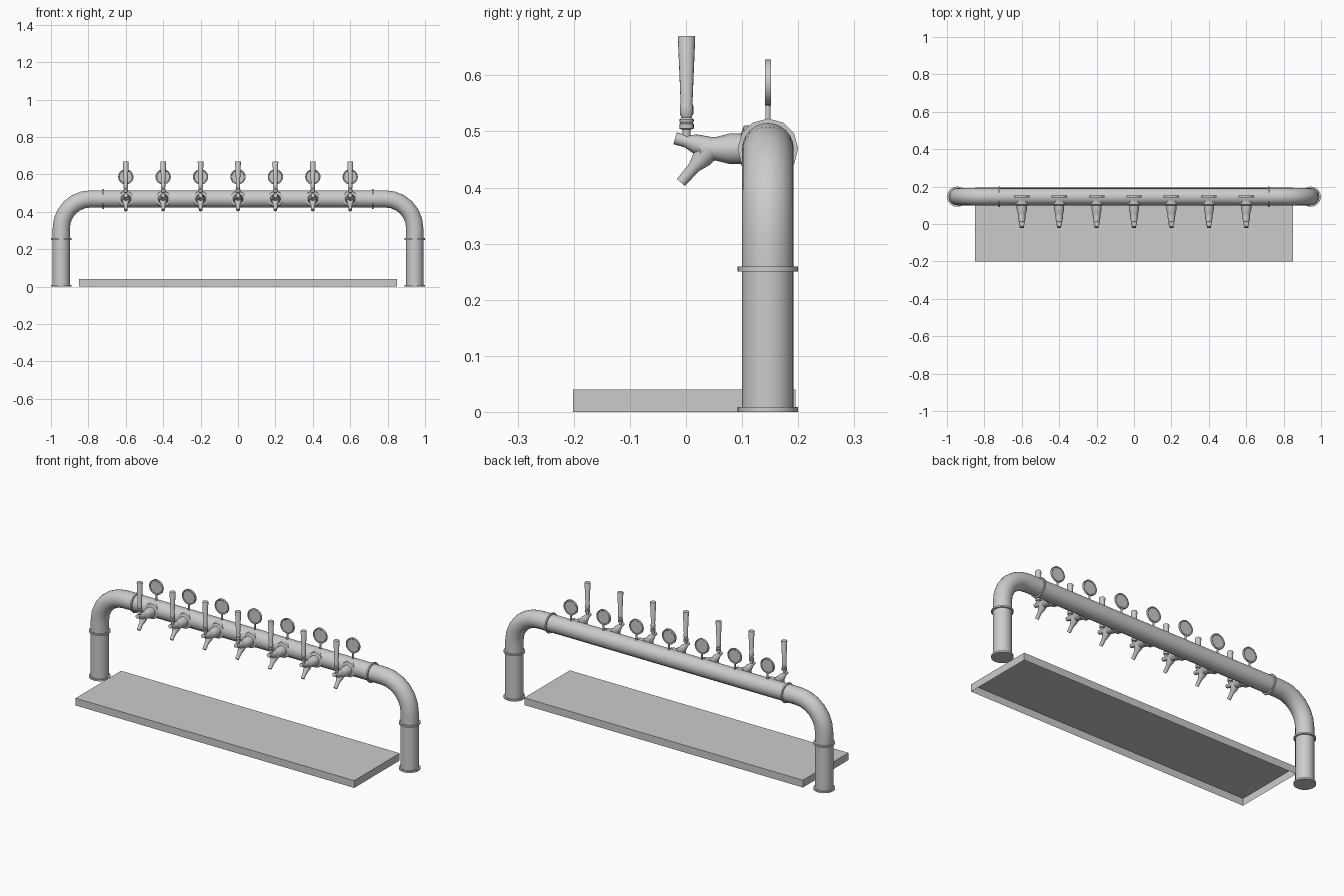
import bpy, bmesh
from math import sin, cos, pi, radians
from mathutils import Vector

cube = bpy.data.objects.get("Cube")
if cube:
    bpy.data.objects.remove(cube, do_unlink=True)

steel = bpy.data.materials.new("light grey steel")
steel.use_nodes = True
grey = (0.6, 0.6, 0.6, 1)
steel.diffuse_color = grey
steel.node_tree.nodes["Principled BSDF"].inputs["Base Color"].default_value = grey

PIPE_Y, PIPE_Z, PIPE_R = 0.146, 0.469, 0.046
LEG_X, BEND_R, COLLAR_X, COLLAR_Z = 0.945, 0.157, 0.72, 0.25


def finish(name, bm, smooth=True):
    bmesh.ops.recalc_face_normals(bm, faces=bm.faces)
    mesh = bpy.data.meshes.new(name)
    bm.to_mesh(mesh)
    bm.free()
    mesh.materials.append(steel)
    ob = bpy.data.objects.new(name, mesh)
    bpy.context.collection.objects.link(ob)
    if smooth:
        bpy.ops.object.select_all(action="DESELECT")
        ob.select_set(True)
        bpy.context.view_layer.objects.active = ob
        bpy.ops.object.shade_smooth_by_angle(angle=radians(40))
    return ob


def skin(name, rings, caps=True):
    """Bridge a list of equally sized point rings into a tube."""
    bm = bmesh.new()
    loops = [[bm.verts.new(p) for p in ring] for ring in rings]
    n = len(loops[0])
    for a, b in zip(loops, loops[1:]):
        for i in range(n):
            j = (i + 1) % n
            bm.faces.new((a[i], a[j], b[j], b[i]))
    if caps:
        bm.faces.new(loops[0])
        bm.faces.new(loops[-1])
    return finish(name, bm)


def ring(centre, axis, radius, sides):
    q = Vector((0, 0, 1)).rotation_difference(Vector(axis).normalized())
    return [Vector(centre) + q @ Vector((radius * cos(2 * pi * i / sides),
            radius * sin(2 * pi * i / sides), 0)) for i in range(sides)]


def lathe(name, origin, axis, profile, sides=16):
    """Turn (distance, radius) pairs around an axis."""
    d = Vector(axis).normalized()
    return skin(name, [ring(Vector(origin) + d * t, d, r, sides) for t, r in profile])


# Drip tray: a shallow box open underneath
bm = bmesh.new()
bmesh.ops.create_cube(bm, size=1)
for v in bm.verts:
    v.co = (v.co.x * 1.7, v.co.y * 0.396 - 0.003, v.co.z * 0.04 + 0.02)
bmesh.ops.delete(bm, geom=[f for f in bm.faces if f.calc_center_median().z < 0.001],
                 context="FACES_ONLY")
finish("drip_tray", bm, smooth=False)

# Horizontal bar
lathe("cross_bar", (-COLLAR_X, PIPE_Y, PIPE_Z), (1, 0, 0),
      [(0, PIPE_R), (2 * COLLAR_X, PIPE_R)])

# Legs, elbows and collars on both sides
for side, label in ((1, "left"), (-1, "right")):
    x = side * LEG_X
    lathe(label + "_leg", (x, PIPE_Y, 0), (0, 0, 1), [(0, PIPE_R), (COLLAR_Z, PIPE_R)], 24)
    for z, part in ((0, "_base_flange"), (COLLAR_Z, "_leg_collar")):
        lathe(label + part, (x, PIPE_Y, z), (0, 0, 1), [(0, 0.054), (0.009, 0.054)], 24)
    rings = [ring((x, PIPE_Y, COLLAR_Z), (0, 0, 1), PIPE_R, 24)]
    cx, cz = LEG_X - BEND_R, PIPE_Z - BEND_R
    for k in range(7):
        a = k * pi / 12
        c = Vector((side * (cx + BEND_R * cos(a)), PIPE_Y, cz + BEND_R * sin(a)))
        radial = Vector((side * cos(a), 0, sin(a)))
        rings.append([c + PIPE_R * (radial * side * cos(t) + Vector((0, sin(t), 0)))
                      for t in (2 * pi * i / 24 for i in range(24))])
    rings.append([p + Vector((side * (COLLAR_X - cx), 0, 0)) for p in rings[-1]])
    skin(label + "_elbow", rings)
    lathe(label + "_bar_collar", (side * (COLLAR_X - 0.004), PIPE_Y, PIPE_Z),
          (side, 0, 0), [(0, 0.054), (0.008, 0.054)], 12)

# Seven taps, each with a round badge above the bar
for i in range(7):
    x = (i - 3) * 0.2
    n = "_" + str(i + 1)
    lathe("tap_shank" + n, (x, 0.125, 0.469), (0, -1, 0),
          [(0, 0.043), (0.022, 0.041), (0.027, 0.027), (0.048, 0.027),
           (0.072, 0.021), (0.1, 0.019)])
    lathe("tap_body" + n, (x, 0.05, 0.469), (0, -1, 0.27),
          [(0, 0.02), (0.035, 0.017), (0.052, 0.011), (0.072, 0.011)])
    lathe("tap_spout" + n, (x, 0.042, 0.468), (0, -0.051, -0.059),
          [(0, 0.021), (0.022, 0.018), (0.042, 0.011), (0.078, 0.0095)])
    lathe("tap_handle" + n, (x, 0.001, 0.485), (0, 0, 1),
          [(0, 0.007), (0.018, 0.007), (0.02, 0.013), (0.028, 0.013), (0.03, 0.011),
           (0.033, 0.013), (0.036, 0.013), (0.04, 0.009), (0.046, 0.012), (0.06, 0.012),
           (0.064, 0.0105), (0.182, 0.0155), (0.185, 0.014)])
    lathe("badge_stem" + n, (x, PIPE_Y, 0.505), (0, 0, 1), [(0, 0.005), (0.045, 0.005)], 10)
    lathe("badge" + n, (x, PIPE_Y - 0.0055, 0.587), (0, 1, 0),
          [(0.002, 0.034), (0, 0.036), (0, 0.041), (0.011, 0.041),
           (0.011, 0.036), (0.009, 0.034)], 24)
